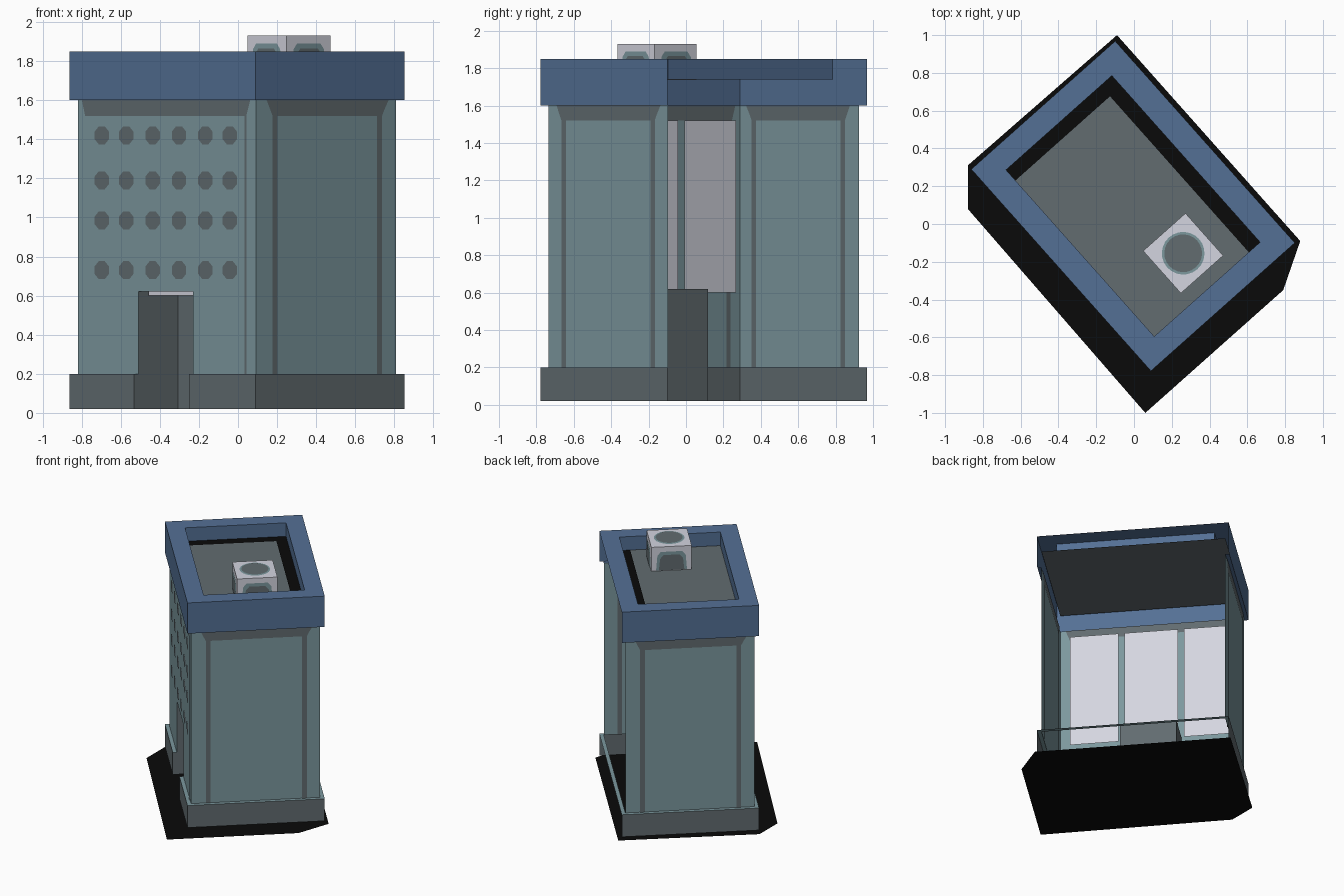
import bpy, math

if "Cube" in bpy.data.objects:
    bpy.data.objects.remove(bpy.data.objects["Cube"])

# ---------- colours ----------
def material(name, hexcol):
    lin = []
    for i in (0, 2, 4):
        c = int(hexcol[i:i + 2], 16) / 255
        lin.append(c / 12.92 if c <= 0.04045 else ((c + 0.055) / 1.055) ** 2.4)
    m = bpy.data.materials.new(name)
    m.diffuse_color = (*lin, 1)
    m.use_nodes = True
    m.node_tree.nodes["Principled BSDF"].inputs["Base Color"].default_value = m.diffuse_color
    return m

TEAL = material("teal_wall", "7C989E")
BLUE = material("blue_trim", "547095")
GREY = material("dark_grey", "626C70")
WHITE = material("pale_white", "D4D5E0")
BLACK = material("black", "0A0A0A")

# ---------- building frame: u along the long side, v along the short side ----------
def P(u, v, z):
    return (-0.005 + 0.665 * u + 0.747 * v, 0.095 - 0.747 * u + 0.665 * v, z)

def sheets(name, mat, polys):
    verts, faces = [], []
    for poly in polys:
        faces.append(tuple(range(len(verts), len(verts) + len(poly))))
        verts += poly
    me = bpy.data.meshes.new(name)
    me.from_pydata(verts, [], faces)
    me.materials.append(mat)
    ob = bpy.data.objects.new(name, me)
    bpy.context.collection.objects.link(ob)
    return ob

def flat(u0, u1, v0, v1, z):
    return [P(u0, v0, z), P(u1, v0, z), P(u1, v1, z), P(u0, v1, z)]

U, V = 0.685, 0.48          # half size of the walls
OU, OV = 0.715, 0.51        # half size of plinth and parapet
IU, IV = 0.59, 0.375        # half size of the roof opening
D0, D1 = 0.466, 0.887       # doorway along the front wall

# each side maps (distance along, height, distance outward) to a point
def front(a, z, d): return P(-U + a, -V - d, z)
def right(a, z, d): return P(U + d, -V + a, z)
def left(a, z, d): return P(-U - d, V - a, z)

def rect(side, a0, a1, z0, z1, d):
    return [side(a0, z0, d), side(a1, z0, d), side(a1, z1, d), side(a0, z1, d)]

# ---------- ground patch ----------
sheets("ground_patch", BLACK, [[(x, y, 0) for x, y in (
    (-0.09, 1.0), (-0.88, 0.31), (-0.88, 0.08), (0.06, -1.0), (0.79, -0.35), (0.88, -0.09))]])

# ---------- walls, open at the back ----------
sheets("front_wall", TEAL, [[front(a, z, 0) for a, z in (
    (0, .2), (D0, .2), (D0, .62), (D1, .62), (D1, .2), (2 * U, .2), (2 * U, 1.6), (0, 1.6))]])
sheets("right_wall", TEAL, [rect(right, 0, 2 * V, .2, 1.6, 0)])
sheets("left_wall", TEAL, [rect(left, 0, 2 * V, .2, 1.6, 0)])

# grey strips and top bands on both faces of the walls
trim = []
for d in (0.004, -0.004):
    for side in (right, left):
        trim += [rect(side, a, a + .035, .2, 1.53, d) for a in (.11, .825)]
        trim.append([side(a, z, d) for a, z in (
            (.11, 1.52), (.86, 1.52), (.875, 1.55), (.905, 1.6), (.07, 1.6), (.095, 1.55))])
    trim.append([front(a, z, d) for a, z in (
        (.06, 1.52), (1.30, 1.52), (1.33, 1.6), (.035, 1.6))])
trim.append(rect(front, 1.285, 1.30, .2, 1.52, .004))
trim.append(rect(front, .07, .1, .2, .6, -.004))
sheets("wall_trim", GREY, trim)

# ---------- small round windows ----------
windows = []
for z in (1.42, 1.19, .985, .73):
    for x in (-.69, -.565, -.43, -.295, -.16, -.035):
        a = (x + .815) / .665
        windows.append([front(a + .06 * math.cos(t), z + .05 * math.sin(t), .004)
                        for t in [math.pi / 8 + k * math.pi / 4 for k in range(8)]])
sheets("windows", GREY, windows)

# ---------- white panels inside the front wall ----------
sheets("inner_panels", WHITE, [rect(front, a0, a1, .6, 1.52, -.05)
                               for a0, a1 in ((.07, .44), (.485, .885), (.93, 1.29))])

# ---------- recessed doorway ----------
B = -0.27
sheets("doorway", GREY, [
    [front(D0, .02, .03), front(D0, .02, B), front(D0, .2, B), front(D0, .2, .03)],
    [front(D0, .2, 0), front(D0, .2, B), front(D0, .62, B), front(D0, .62, 0)],
    [front(D1, .02, .03), front(D1, .02, B), front(D1, .2, B), front(D1, .2, .03)],
    [front(D1, .2, 0), front(D1, .2, B), front(D1, .62, B), front(D1, .62, 0)],
    rect(front, D0, D1, .02, .62, B),
    [front(D0, .6, -.05), front(D1, .6, -.05), front(D1, .6, B), front(D0, .6, B)]])

# ---------- plinth ----------
sheets("plinth", GREY, [
    rect(front, -.03, D0, .02, .2, .03), rect(front, D1, 2 * U + .03, .02, .2, .03),
    rect(right, -.03, 2 * V + .03, .02, .2, .03), rect(left, -.03, 2 * V + .03, .02, .2, .03)])
sheets("plinth_ledge", TEAL, [
    flat(-OU, -U + D0, -OV, -V, .2), flat(-U + D1, OU, -OV, -V, .2),
    flat(-OU, OU, V, OV, .2), flat(-OU, -U, -V, V, .2), flat(U, OU, -V, V, .2)])

# ---------- parapet: top ring, outer skirt, inner lip, underside ----------
def ring(u, v, z):
    return [flat(-OU, OU, -OV, -v, z), flat(-OU, OU, v, OV, z),
            flat(-OU, -u, -v, v, z), flat(u, OU, -v, v, z)]

parapet = ring(IU, IV, 1.85)
for side, length in ((front, U), (right, V), (left, V)):
    parapet.append(rect(side, -.03, 2 * length + .03, 1.6, 1.85, .03))
corners = [(-IU, -IV), (IU, -IV), (IU, IV), (-IU, IV)]
for (a, b), (c, e) in zip(corners, corners[1:] + corners[:1]):
    parapet.append([P(a, b, 1.85), P(a, b, 1.74), P(c, e, 1.74), P(c, e, 1.85)])
underside = ring(U, V, 1.6)
parapet += [underside[0], underside[2], underside[3]]
sheets("parapet", BLUE, parapet)

# ---------- roof with dark edges on two sides ----------
sheets("roof", GREY, [flat(-U, U, -V, V, 1.735)])
sheets("roof_dark_edges", BLACK, [flat(-IU, IU, IV - .08, IV, 1.74),
                                  flat(-IU, -IU + .075, -IV, IV - .08, 1.74)])

# ---------- rooftop fan unit ----------
CU, CV, H = 0.363, 0.032, 0.15
def unit_side(k):
    c, s = ((1, 0), (0, 1), (-1, 0), (0, -1))[k]
    return lambda a, z, d: P(CU + c * (H + d) - s * a, CV + s * (H + d) + c * a, z)

sides = [unit_side(k) for k in range(4)]
sheets("fan_unit", WHITE, [rect(s, -H, H, 1.736, 1.93, 0) for s in sides]
       + [flat(CU - H, CU + H, CV - H, CV + H, 1.93)])

def arch(s, w, top, d):
    return [s(a, z, d) for a, z in ((-w, 1.742), (w, 1.742), (w - .01, top - .03),
                                    (w - .035, top), (-w + .035, top), (-w + .01, top - .03))]

def disc(r, z):
    return [P(CU + r * math.cos(t), CV + r * math.sin(t), z)
            for t in [k * math.pi / 12 for k in range(24)]]

sheets("fan_borders", TEAL, [arch(s, .115, 1.89, .003) for s in sides] + [disc(.113, 1.933)])
sheets("fan_grilles", GREY, [arch(s, .095, 1.865, .006) for s in sides] + [disc(.10, 1.936)])
